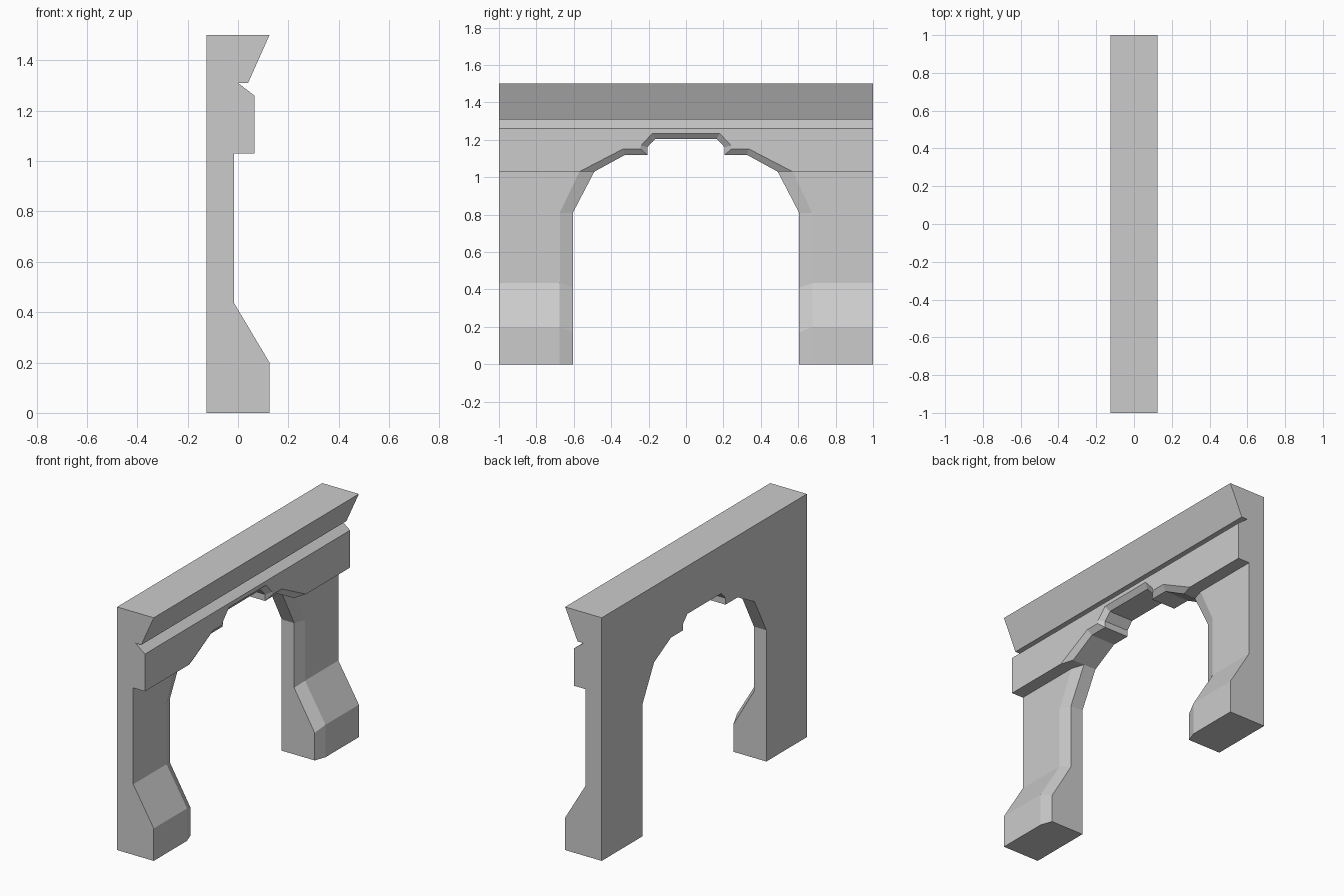
import bpy, bmesh, math

if "Cube" in bpy.data.objects:
    bpy.data.objects.remove(bpy.data.objects["Cube"])

BACK = -0.125
# Opening edge and outer edge of its chamfer, from the floor to the crown: (x, y, z)
inner = [(0.10, 0.605, 0), (0.10, 0.605, 0.17), (-0.04, 0.605, 0.41),
         (-0.04, 0.605, 0.81), (-0.04, 0.49, 1.03), (0.04, 0.49, 1.03),
         (0.04, 0.325, 1.12), (0.04, 0.207, 1.12), (0.04, 0.207, 1.16),
         (0.04, 0.165, 1.205), (0.04, 0, 1.205)]
outer = [(0.125, 0.675, 0), (0.125, 0.675, 0.2), (-0.015, 0.675, 0.435),
         (-0.015, 0.675, 0.81), (-0.015, 0.57, 1.03), (0.065, 0.57, 1.03),
         (0.065, 0.335, 1.152), (0.065, 0.245, 1.152), (0.065, 0.24, 1.17),
         (0.065, 0.18, 1.235), (0.065, 0, 1.235)]
# Cornice profile (x, z) above the header
cornice = [(0.065, 1.26), (0, 1.31), (0.04, 1.31), (0.125, 1.5), (BACK, 1.5)]

bm = bmesh.new()


def face(points):
    pts = []
    for p in points:
        if p not in pts:
            pts.append(p)
    if len(pts) > 2:
        bm.faces.new([bm.verts.new(p) for p in pts])


def at_back(p):
    return (BACK, p[1], p[2])


def at_end(p):
    return (p[0], 1, p[2])


# Reveal and chamfer of the opening
for i in range(len(inner) - 1):
    a, b = inner[i], inner[i + 1]
    if at_back(a) != at_back(b):
        face([at_back(a), at_back(b), b, a])
    face([a, b, outer[i + 1], outer[i]])

# Pier fronts and header underside
for a, b in zip(outer[:5], outer[1:6]):
    face([a, b, at_end(b), at_end(a)])

# Header front
face(outer[5:] + [(0.065, 0, 1.26), (0.065, 1, 1.26), at_end(outer[5])])

# Cornice and top
for (x0, z0), (x1, z1) in zip(cornice, cornice[1:]):
    face([(x0, 0, z0), (x1, 0, z1), (x1, 1, z1), (x0, 1, z0)])

# Back, end and foot
face([at_back(p) for p in inner] + [(BACK, 0, 1.5), (BACK, 1, 1.5), (BACK, 1, 0)])
face([at_end(p) for p in outer[:6]] + [(x, 1, z) for x, z in cornice] + [(BACK, 1, 0)])
face([at_back(inner[0]), inner[0], outer[0], at_end(outer[0]), (BACK, 1, 0)])

# Mirror to the other half, weld and merge flat faces
bmesh.ops.mirror(bm, geom=bm.verts[:] + bm.edges[:] + bm.faces[:],
                 axis='Y', merge_dist=0.0001)
bmesh.ops.remove_doubles(bm, verts=bm.verts[:], dist=0.0001)
bmesh.ops.dissolve_limit(bm, angle_limit=math.radians(0.5),
                         verts=bm.verts[:], edges=bm.edges[:])
bmesh.ops.recalc_face_normals(bm, faces=bm.faces[:])

mesh = bpy.data.meshes.new("arch_wall")
bm.to_mesh(mesh)
bm.free()
bpy.context.collection.objects.link(bpy.data.objects.new("arch_wall", mesh))
